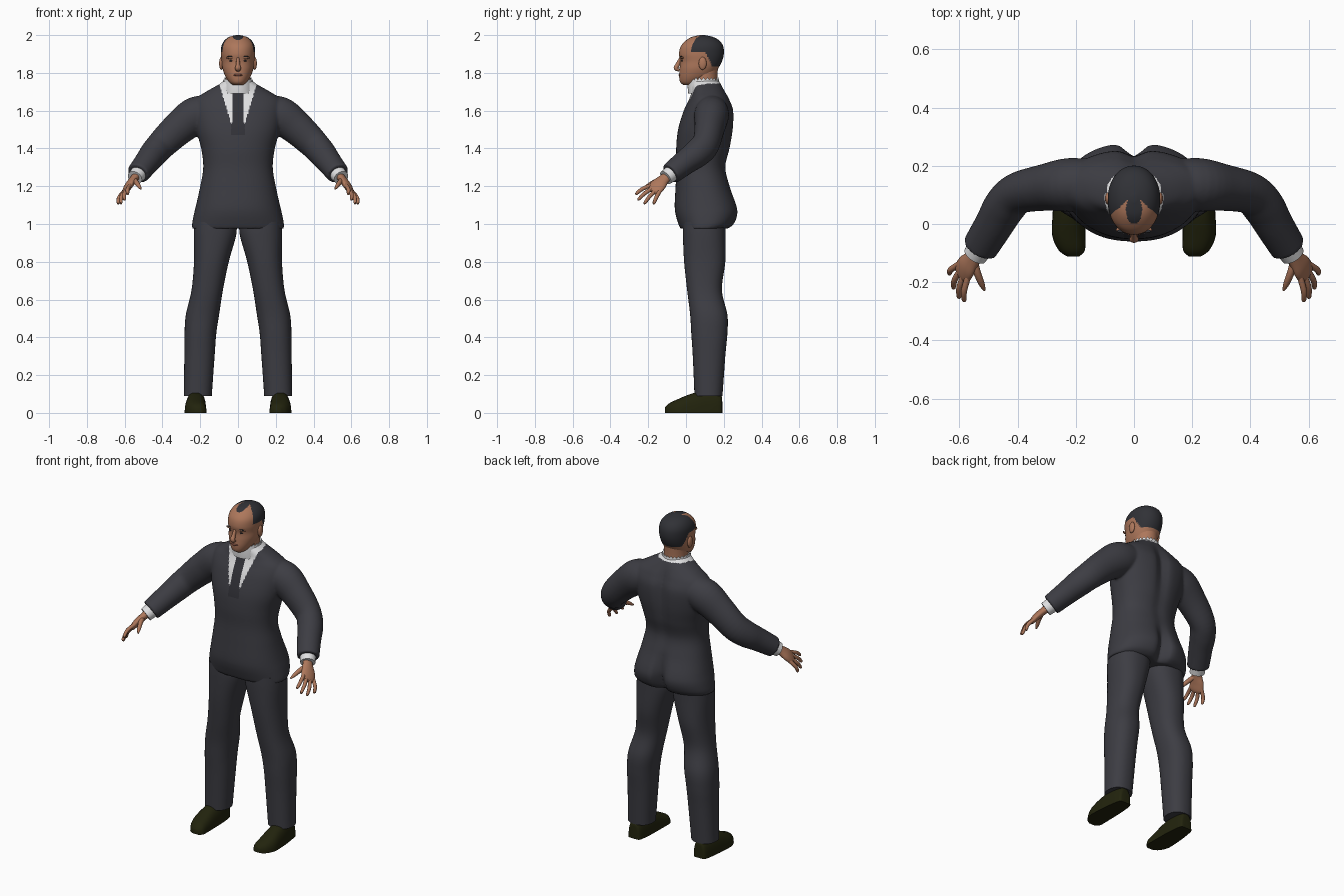
import bpy, bmesh, math
from mathutils import Vector, Matrix

if "Cube" in bpy.data.objects:
    bpy.data.objects.remove(bpy.data.objects["Cube"])


def material(name, rgb):
    m = bpy.data.materials.new(name)
    m.diffuse_color = (*rgb, 1)
    m.use_nodes = True
    m.node_tree.nodes["Principled BSDF"].inputs["Base Color"].default_value = m.diffuse_color
    return m


SUIT = material("charcoal suit", (0.046, 0.046, 0.056))
TIE = material("dark tie", (0.032, 0.032, 0.04))
WHITE = material("white shirt", (0.75, 0.75, 0.76))
SKIN = material("brown skin", (0.42, 0.185, 0.105))
LIP = material("dark lip", (0.25, 0.09, 0.06))
HAIR = material("black hair", (0.03, 0.031, 0.037))
SHOE = material("dark olive leather", (0.016, 0.017, 0.004))


def spline(rows, steps):
    """Catmull-Rom interpolation of rows of numbers."""
    out = []
    for i in range(len(rows) - 1):
        a, b, c, d = (rows[max(0, min(len(rows) - 1, i + k))] for k in (-1, 0, 1, 2))
        for j in range(steps):
            t = j / steps
            out.append([0.5 * (2 * q + (r - p) * t + (2 * p - 5 * q + 4 * r - s) * t * t
                               + (3 * q - p - 3 * r + s) * t ** 3) for p, q, r, s in zip(a, b, c, d)])
    return out + [list(rows[-1])]


def skin_rings(bm, rings, sx=1):
    """Join rings of points with quads and close both ends."""
    vs = [[bm.verts.new((p[0] * sx, p[1], p[2])) for p in ring] for ring in rings]
    n = len(vs[0])
    for a, b in zip(vs, vs[1:]):
        for i in range(n):
            bm.faces.new((a[i], a[(i + 1) % n], b[(i + 1) % n], b[i]))
    bm.faces.new(vs[0])
    bm.faces.new(vs[-1])


def power(v, e):
    return math.copysign(abs(v) ** e, v)


def body(bm, rows, n=48, steps=6, e=0.88, sx=1):
    """Horizontal sections: z, centre x, half width, front y, back y, back cleft."""
    rings = []
    for z, cx, hw, yf, yb, cleft in spline(rows, steps):
        ring = []
        for i in range(n):
            a = math.tau * i / n
            x = cx + hw * power(math.cos(a), e)
            y = (yf + yb) / 2 + (yb - yf) / 2 * power(math.sin(a), e)
            if math.sin(a) > 0:
                y -= cleft * math.exp(-(x / 0.035) ** 2)
            ring.append((x, y, z))
        rings.append(ring)
    skin_rings(bm, rings, sx)


def tube(bm, rows, side=(0, 0, 1), n=24, steps=5, sx=1):
    """Path sections: x, y, z, radius along side, radius across it."""
    pts = spline(rows, steps)
    rings = []
    for k, (x, y, z, ru, rv) in enumerate(pts):
        d = Vector(pts[min(k + 1, len(pts) - 1)][:3]) - Vector(pts[max(k - 1, 0)][:3])
        d.normalize()
        u = Vector(side)
        u = (u - d * u.dot(d)).normalized()
        v = d.cross(u)
        rings.append([Vector((x, y, z)) + u * ru * math.cos(math.tau * i / n)
                      + v * rv * math.sin(math.tau * i / n) for i in range(n)])
    skin_rings(bm, rings, sx)


def ball(bm, centre, size):
    m = Matrix.Translation(centre) @ Matrix.Diagonal((*size, 1))
    bmesh.ops.create_uvsphere(bm, u_segments=20, v_segments=12, radius=1, matrix=m)


def finish(bm, name, *mats, angle=50):
    bmesh.ops.recalc_face_normals(bm, faces=bm.faces)
    me = bpy.data.meshes.new(name)
    bm.to_mesh(me)
    bm.free()
    for m in mats:
        me.materials.append(m)
    ob = bpy.data.objects.new(name, me)
    bpy.context.collection.objects.link(ob)
    bpy.ops.object.select_all(action='DESELECT')
    ob.select_set(True)
    bpy.context.view_layer.objects.active = ob
    bpy.ops.object.shade_smooth_by_angle(angle=math.radians(angle))
    return ob


# Jacket: torso and sleeves fused into one skin
bm = bmesh.new()
body(bm, [(0.975, 0, 0.243, -0.03, 0.225, 0.03), (1.0, 0, 0.243, -0.04, 0.258, 0.05),
          (1.05, 0, 0.234, -0.055, 0.278, 0.055), (1.1, 0, 0.222, -0.06, 0.272, 0.04),
          (1.2, 0, 0.2, -0.055, 0.235, 0.01), (1.3, 0, 0.184, -0.05, 0.212, 0.008),
          (1.4, 0, 0.195, -0.052, 0.235, 0.012), (1.5, 0, 0.222, -0.042, 0.252, 0.02),
          (1.6, 0, 0.238, -0.012, 0.254, 0.025), (1.66, 0, 0.225, 0.016, 0.232, 0.018),
          (1.7, 0, 0.17, 0.03, 0.21, 0.008), (1.74, 0, 0.1, 0.025, 0.185, 0),
          (1.76, 0, 0.075, 0.025, 0.17, 0)], n=72)
for sx in (1, -1):
    tube(bm, [(0.12, 0.14, 1.6, 0.08, 0.08), (0.22, 0.135, 1.575, 0.1, 0.092),
              (0.31, 0.125, 1.51, 0.09, 0.08), (0.4, 0.105, 1.425, 0.08, 0.072),
              (0.445, 0.06, 1.375, 0.075, 0.072), (0.48, 0, 1.33, 0.067, 0.067),
              (0.53, -0.082, 1.266, 0.058, 0.062)], n=32, sx=sx)
jacket = finish(bm, "jacket", SUIT, WHITE, TIE)
mod = jacket.modifiers.new("fuse", 'REMESH')
mod.mode, mod.voxel_size, mod.use_smooth_shade = 'VOXEL', 0.0065, True
bpy.ops.object.modifier_apply(modifier=mod.name)
mod = jacket.modifiers.new("relax", 'SMOOTH')
mod.factor, mod.iterations = 0.5, 8
bpy.ops.object.modifier_apply(modifier=mod.name)
# Shirt front and tie inside the lapel opening
for p in jacket.data.polygons:
    x, y, z = p.center
    x = abs(x)
    p.material_index = 0
    if z > 1.743:
        p.material_index = 1
    elif y < 0.1 and z > 1.47:
        if x < 0.026 + (1.7 - z) * 0.04 and z < 1.7:
            p.material_index = 2
        elif z > 1.53 and x < 0.036 + (z - 1.53) * 0.3:
            p.material_index = 1
bpy.ops.object.shade_smooth_by_angle(angle=math.radians(50))

# Shirt collar with a ragged upper edge
bm = bmesh.new()
rings = []
for z, hw, yf, yb in ((1.69, 0.088, 0.012, 0.18), (1.73, 0.082, 0.008, 0.178), (1.77, 0.076, 0.012, 0.174)):
    rings.append([(hw * math.cos(a), (yf + yb) / 2 + (yb - yf) / 2 * math.sin(a),
                   z + (0.007 * (-1) ** i if z > 1.75 else 0))
                  for i, a in enumerate(math.tau * k / 48 for k in range(48))])
skin_rings(bm, rings)
finish(bm, "shirt_collar", WHITE)

# Head with a receding hairline
bm = bmesh.new()
body(bm, [(1.735, 0, 0.025, -0.012, 0.05, 0), (1.75, 0, 0.045, -0.03, 0.09, 0),
          (1.78, 0, 0.066, -0.036, 0.14, 0), (1.82, 0, 0.081, -0.034, 0.168, 0),
          (1.86, 0, 0.086, -0.031, 0.19, 0), (1.9, 0, 0.09, -0.037, 0.2, 0),
          (1.94, 0, 0.088, -0.028, 0.197, 0), (1.97, 0, 0.073, -0.002, 0.178, 0),
          (1.99, 0, 0.047, 0.03, 0.143, 0), (2.0, 0, 0.01, 0.075, 0.1, 0)], n=80, steps=8, e=0.95)
head = finish(bm, "head", SKIN, HAIR)
for p in head.data.polygons:
    x, y, z = p.center
    x = abs(x)
    hairline = y > 0.09 - 0.95 * max(0, x - 0.015)
    above_nape = z > max(1.835, min(1.912, 1.912 - (y - 0.1) * 2))
    forelock = (x / 0.028) ** 2 + ((y - 0.05) / 0.05) ** 2 < 1 and z > 1.9
    p.material_index = int((hairline and above_nape) or forelock)

bm = bmesh.new()
body(bm, [(1.7, 0, 0.07, 0.025, 0.168, 0), (1.77, 0, 0.066, 0.022, 0.166, 0),
          (1.84, 0, 0.066, 0.02, 0.17, 0)], e=1)
finish(bm, "neck", SKIN)

# Face details
bm = bmesh.new()
tube(bm, [(0, -0.028, 1.878, 0.008, 0.008), (0, -0.043, 1.845, 0.012, 0.011),
          (0, -0.053, 1.824, 0.012, 0.016), (0, -0.035, 1.813, 0.006, 0.012)], side=(0, 1, 0.3), n=16)
finish(bm, "nose", SKIN)
for name, mat, centre, size in (("ear", SKIN, (0.089, 0.088, 1.85), (0.011, 0.021, 0.034)),
                                ("brow", SKIN, (0.036, -0.02, 1.88), (0.026, 0.011, 0.007)),
                                ("eyebrow", HAIR, (0.038, -0.025, 1.886), (0.021, 0.006, 0.003)),
                                ("eye", HAIR, (0.035, -0.021, 1.864), (0.012, 0.005, 0.004))):
    bm = bmesh.new()
    for sx in (1, -1):
        ball(bm, (centre[0] * sx, *centre[1:]), size)
    finish(bm, name + "s", mat)
bm = bmesh.new()
ball(bm, (0, -0.033, 1.789), (0.025, 0.007, 0.006))
finish(bm, "lips", LIP)

for sx, tag in ((1, "left"), (-1, "right")):
    # Trouser leg
    bm = bmesh.new()
    body(bm, [(0.09, 0.213, 0.074, 0.045, 0.193, 0), (0.3, 0.204, 0.08, 0.036, 0.208, 0),
              (0.42, 0.199, 0.084, 0.028, 0.219, 0), (0.52, 0.188, 0.088, 0.022, 0.219, 0),
              (0.65, 0.163, 0.083, 0.006, 0.19, 0), (0.8, 0.141, 0.092, -0.01, 0.208, 0),
              (0.94, 0.122, 0.112, -0.016, 0.21, 0), (1.01, 0.12, 0.112, -0.015, 0.21, 0)], sx=sx)
    finish(bm, tag + "_trouser_leg", SUIT)

    # Shoe with a flat sole
    bm = bmesh.new()
    rings = []
    for y, cx, hw, zt in spline([(0.192, 0.22, 0.02, 0.06), (0.18, 0.22, 0.04, 0.1), (0.1, 0.222, 0.052, 0.115),
                                 (0.03, 0.224, 0.056, 0.102), (-0.04, 0.224, 0.057, 0.074),
                                 (-0.09, 0.214, 0.045, 0.05), (-0.112, 0.209, 0.02, 0.028)], 5):
        rings.append([(cx + hw * power(math.cos(a), 0.8), y, zt * max(0, math.sin(a)) ** 0.75)
                      for a in (math.tau * k / 28 for k in range(28))])
    skin_rings(bm, rings, sx)
    finish(bm, tag + "_shoe", SHOE)

    # Shirt cuff
    bm = bmesh.new()
    tube(bm, [(0.515, -0.06, 1.28, 0.045, 0.045), (0.546, -0.108, 1.245, 0.04, 0.042)], sx=sx)
    finish(bm, tag + "_cuff", WHITE)

    # Hand: flat palm, four fingers and a thumb
    across = Vector((0.04, 0.05, -0.04))
    bm = bmesh.new()
    tube(bm, [(0.53, -0.085, 1.262, 0.028, 0.024), (0.553, -0.118, 1.236, 0.031, 0.021),
              (0.575, -0.145, 1.208, 0.042, 0.02), (0.59, -0.168, 1.182, 0.041, 0.016),
              (0.597, -0.18, 1.17, 0.028, 0.009)], side=across, sx=sx)
    tips = ((0.585, -0.267, 1.158), (0.603, -0.255, 1.128), (0.622, -0.222, 1.108), (0.636, -0.172, 1.107))
    for k, tip in enumerate(tips):
        root = Vector((0.571, -0.188, 1.205)) + across * (k / 3)
        tip = Vector(tip)
        mid = root.lerp(tip, 0.5) + Vector((0.006, -0.002, 0.005))
        end = root.lerp(tip, 0.93)
        start = root.lerp(Vector((0.56, -0.13, 1.22)), 0.25)
        tube(bm, [(*start, 0.011, 0.011), (*mid, 0.0105, 0.0105), (*end, 0.008, 0.008),
                  (*tip, 0.003, 0.003)], side=across, n=12, sx=sx)
    tube(bm, [(0.553, -0.12, 1.235, 0.016, 0.015), (0.54, -0.165, 1.222, 0.014, 0.013),
              (0.524, -0.205, 1.2, 0.0105, 0.0105), (0.514, -0.228, 1.185, 0.004, 0.004)], n=12, sx=sx)
    finish(bm, tag + "_hand", SKIN)
